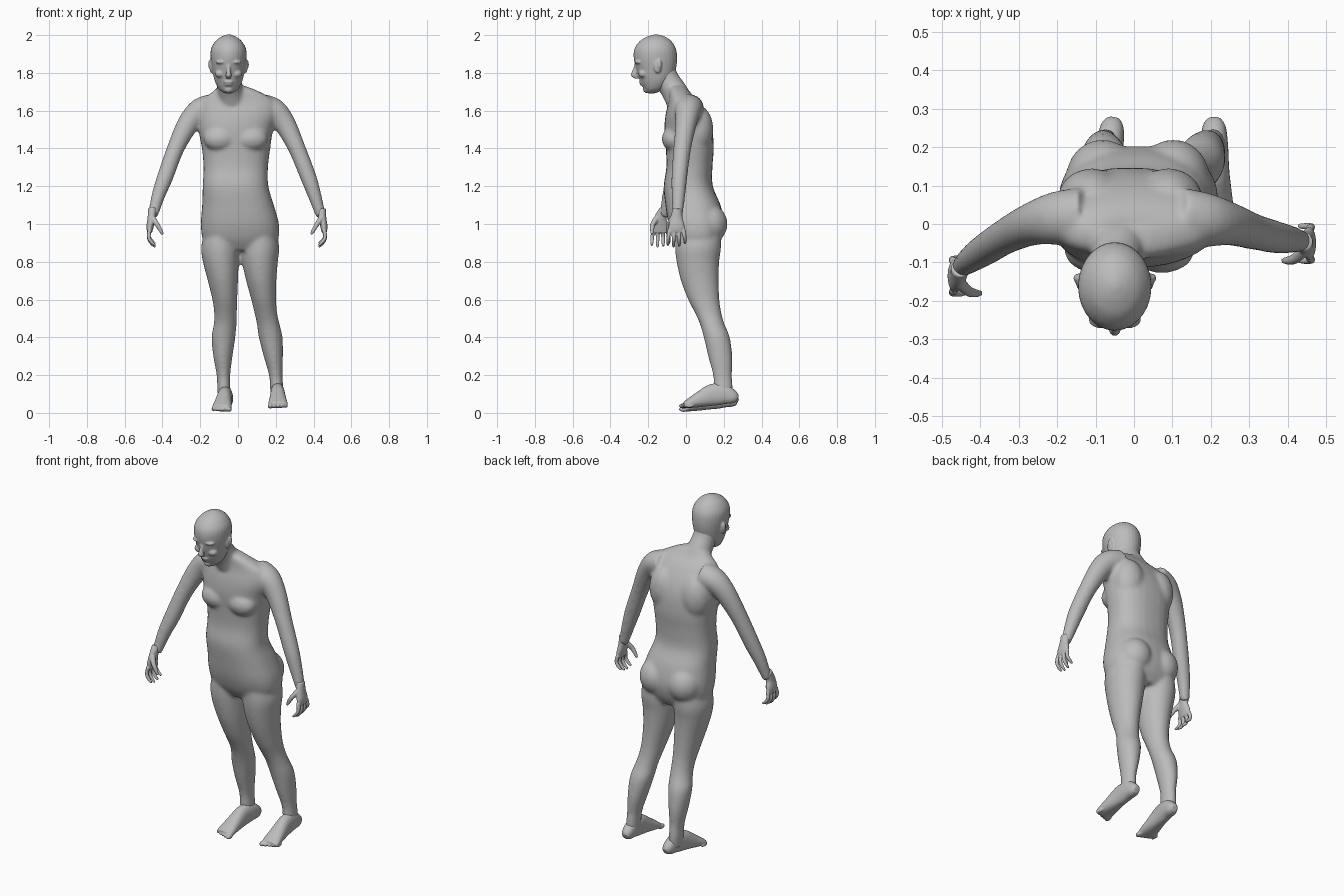
import bpy
import bmesh
from math import cos, sin, pi, copysign
from mathutils import Vector, Matrix

if "Cube" in bpy.data.objects:
    bpy.data.objects.remove(bpy.data.objects["Cube"], do_unlink=True)

skin = bpy.data.materials.new("grey skin")
skin.use_nodes = True
skin.diffuse_color = (0.5, 0.5, 0.5, 1)
skin.node_tree.nodes["Principled BSDF"].inputs["Base Color"].default_value = skin.diffuse_color

X, Y, Z = Vector((1, 0, 0)), Vector((0, 1, 0)), Vector((0, 0, 1))


def smooth_rows(rows, steps=4):
    """Interpolate rows of numbers with a Catmull-Rom spline."""
    result = []
    last = len(rows) - 1
    for i in range(last):
        a, b = rows[max(i - 1, 0)], rows[i]
        c, d = rows[i + 1], rows[min(i + 2, last)]
        for step in range(steps):
            t = step / steps
            result.append([q + t / 2 * (r - p + t * (2 * p - 5 * q + 4 * r - s + t * (3 * (q - r) + s - p)))
                           for p, q, r, s in zip(a, b, c, d)])
    return result + [list(rows[-1])]


def loft(bm, rows, depth_axis=Y, level=False, power=2.0, sides=28):
    """Closed tube through rows of (x, y, z, half width, half depth)."""
    rows = smooth_rows(rows)
    centres = [Vector(row[:3]) for row in rows]
    rings = []
    for i, row in enumerate(rows):
        along = Z if level else (centres[min(i + 1, len(rows) - 1)] - centres[max(i - 1, 0)]).normalized()
        side = depth_axis.cross(along).normalized()
        deep = along.cross(side)
        ring = []
        for k in range(sides):
            c, s = cos(2 * pi * k / sides), sin(2 * pi * k / sides)
            u = copysign(abs(c) ** (2 / power), c) * row[3]
            v = copysign(abs(s) ** (2 / power), s) * row[4]
            ring.append(bm.verts.new(centres[i] + side * u + deep * v))
        rings.append(ring)
    for low, high in zip(rings, rings[1:]):
        for k in range(sides):
            n = (k + 1) % sides
            bm.faces.new((low[k], low[n], high[n], high[k]))
    bm.faces.new(rings[0][::-1])
    bm.faces.new(rings[-1])


def ball(bm, centre, radii):
    matrix = Matrix.Translation(centre) @ Matrix.Diagonal((*radii, 1))
    bmesh.ops.create_uvsphere(bm, u_segments=24, v_segments=16, radius=1, matrix=matrix)


def finish(bm, name, voxel, rounds):
    """Fuse the overlapping volumes into one skin and relax it."""
    bmesh.ops.recalc_face_normals(bm, faces=bm.faces)
    mesh = bpy.data.meshes.new(name)
    bm.to_mesh(mesh)
    bm.free()
    mesh.materials.append(skin)
    obj = bpy.data.objects.new(name, mesh)
    bpy.context.scene.collection.objects.link(obj)
    fuse = obj.modifiers.new("fuse", 'REMESH')
    fuse.mode = 'VOXEL'
    fuse.voxel_size = voxel
    fuse.use_smooth_shade = True
    relax = obj.modifiers.new("relax", 'SMOOTH')
    relax.factor = 0.5
    relax.iterations = rounds


body = bmesh.new()

# torso, from crotch to shoulders
loft(body, [
    (.013, .065, .86, .16, .09),
    (.013, .062, .92, .2, .127),
    (.01, .055, 1, .207, .148),
    (0, .037, 1.1, .19, .146),
    (-.013, .012, 1.2, .174, .13),
    (-.012, .018, 1.3, .171, .122),
    (-.01, .02, 1.4, .181, .127),
    (-.012, .012, 1.5, .198, .127),
    (0, .002, 1.58, .21, .11),
    (0, -.012, 1.65, .195, .08),
    (-.01, -.035, 1.7, .125, .055),
    (-.03, -.045, 1.73, .07, .045),
], level=True, power=2.4)
for side in (-1, 1):
    ball(body, (side * .085 - .012, -.068, 1.45), (.085, .06, .065))
    ball(body, (side * .092 + .01, .12, 1), (.095, .1, .105))
    ball(body, (side * .1 - .01, .06, 1.5), (.09, .085, .13))

# neck
loft(body, [(-.02, -.01, 1.6, .085, .075), (-.04, -.06, 1.7, .07, .068),
            (-.048, -.105, 1.77, .064, .066), (-.05, -.13, 1.84, .064, .066)])

# legs share one profile: height, depth position, half width, half depth
leg_profile = [(.97, .065, .09, .12), (.88, .064, .102, .122), (.8, .063, .095, .113),
               (.7, .073, .08, .1), (.6, .094, .066, .083), (.53, .117, .06, .07),
               (.47, .139, .06, .065), (.4, .163, .063, .069), (.3, .181, .051, .064),
               (.2, .193, .036, .05), (.13, .197, .035, .051), (.07, .2, .035, .045)]
leg_x = {"right": [-.085, -.093, -.091, -.08, -.07, -.066, -.068, -.077, -.08, -.077, -.075, -.07],
         "left": [.11, .116, .116, .123, .136, .147, .16, .173, .187, .2, .205, .208]}
for x_line in leg_x.values():
    loft(body, [(x, y, z, w, d) for x, (z, y, w, d) in zip(x_line, leg_profile)], level=True)

# arms share half widths and depths
arm_size = [(.07, .075), (.066, .07), (.058, .056), (.046, .047), (.043, .042), (.036, .036), (.026, .026)]
arm_path = {"right": [(-.13, .02, 1.62), (-.2, .015, 1.6), (-.264, 0, 1.53), (-.33, -.03, 1.4),
                      (-.385, -.065, 1.25), (-.422, -.09, 1.15), (-.452, -.115, 1.04)],
            "left": [(.12, .02, 1.62), (.19, .01, 1.6), (.248, 0, 1.53), (.312, -.02, 1.4),
                     (.372, -.035, 1.25), (.406, -.04, 1.15), (.44, -.045, 1.04)]}
for points in arm_path.values():
    loft(body, [(*p, *size) for p, size in zip(points, arm_size)])
finish(body, "body", .009, 10)

# feet: heel to toes, pitched slightly down, with five toes each
for name, heel_x, toe_x, lift in (("right", -.055, -.088, 0), ("left", .208, .212, .018)):
    foot = bmesh.new()
    rows = [(.272, .055, .018, .018), (.25, .065, .031, .036), (.2, .08, .036, .054),
            (.14, .077, .038, .058), (.07, .052, .045, .041), (.015, .032, .051, .025), (-.01, .024, .048, .016)]
    spot = lambda y: heel_x + (toe_x - heel_x) * (.27 - y) / .28
    loft(foot, [(spot(y), y, z + lift, w, h) for y, z, w, h in rows], depth_axis=Z, power=2.3)
    outward = copysign(1, heel_x)
    for i in range(5):
        r = .014 - .0012 * i
        ball(foot, (toe_x + outward * (.021 * i - .041), -.012 + .007 * i, lift + .019), (r, .026, r))
    finish(foot, name + "_foot", .005, 3)

# hands: palm facing the body, curled fingers and a forward thumb
for name, wrist, middle in (("right", (-.452, -.115, 1.06), -.135), ("left", (.441, -.046, 1.06), -.05)):
    hand = bmesh.new()
    wx, wy, wz = wrist
    out = copysign(1, wx)
    spot = lambda dx, dy, dz: (wx + out * dx, middle + dy, wz - dz)
    loft(hand, [(wx, wy, wz + .02, .024, .024), (*spot(.006, 0, .03), .021, .033),
                (*spot(.014, 0, .075), .019, .043), (*spot(.016, 0, .105), .013, .04)])
    for i in range(4):
        dy = .025 * i - .038
        reach = (.9, 1, .95, .8)[i]
        loft(hand, [(*spot(.015, dy, .09), .011, .011), (*spot(.02, dy * 1.15, .09 + .045 * reach), .01, .01),
                    (*spot(.004, dy * 1.2, .09 + .075 * reach), .009, .009),
                    (*spot(-.014, dy * 1.2, .09 + .092 * reach), .006, .006)], sides=12)
    loft(hand, [(*spot(0, -.02, .03), .016, .016), (*spot(-.022, -.04, .06), .013, .014),
                (*spot(-.04, -.045, .09), .011, .011), (*spot(-.053, -.045, .115), .007, .007)], sides=12)
    finish(hand, name + "_hand", .004, 3)

# head, tilted forward
head = bmesh.new()
hx = -.05
skull = [(-.185, 1.692, .022, .022), (-.168, 1.715, .052, .055), (-.158, 1.76, .074, .086),
         (-.158, 1.82, .087, .105), (-.162, 1.88, .095, .115), (-.163, 1.93, .092, .109),
         (-.161, 1.97, .068, .082), (-.159, 1.992, .038, .046), (-.158, 2.003, .01, .012)]
loft(head, [(hx, y, z, w, d) for y, z, w, d in skull], level=True)
# nose, lips and chin
loft(head, [(hx, -.258, 1.85, .009, .012), (hx, -.27, 1.81, .011, .016),
            (hx, -.275, 1.785, .016, .016), (hx, -.262, 1.77, .012, .01)], level=True, sides=14)
ball(head, (hx, -.236, 1.752), (.026, .014, .007))
ball(head, (hx, -.23, 1.738), (.023, .013, .007))
ball(head, (hx, -.206, 1.713), (.026, .022, .02))
for side in (-1, 1):
    # brow, eye, cheek and ear
    ball(head, (hx + side * .035, -.25, 1.857), (.034, .022, .011))
    ball(head, (hx + side * .035, -.243, 1.834), (.016, .012, .009))
    ball(head, (hx + side * .043, -.226, 1.795), (.028, .026, .022))
    ball(head, (hx + side * .092, -.15, 1.835), (.009, .021, .036))
    ball(head, (hx + side * .097, -.141, 1.845), (.011, .012, .026))
finish(head, "head", .005, 4)
